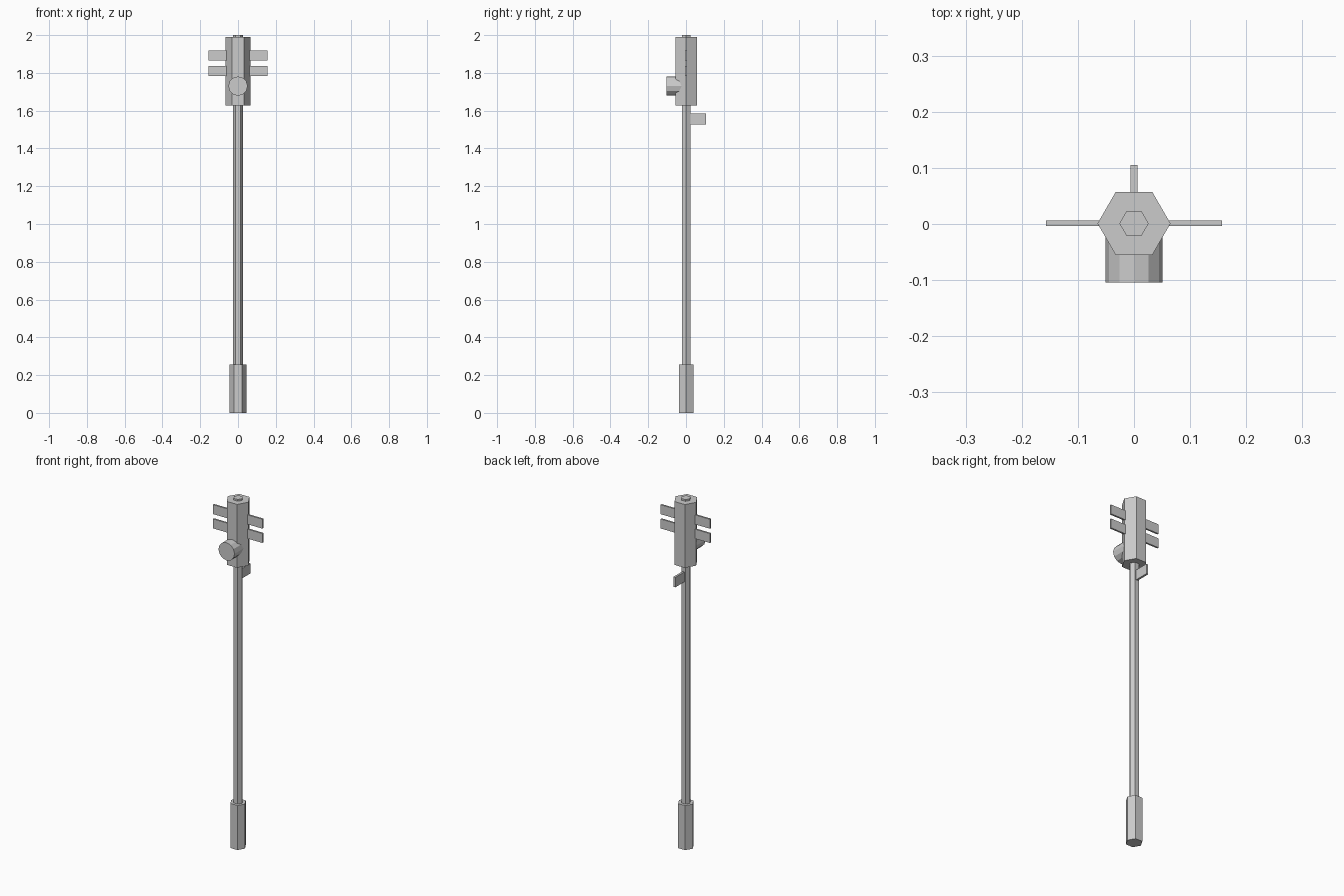
import bpy, bmesh
from math import cos, sin, tau
from mathutils import Matrix, Vector

if "Cube" in bpy.data.objects:
    bpy.data.objects.remove(bpy.data.objects["Cube"])


def finish(name, bm):
    bmesh.ops.recalc_face_normals(bm, faces=bm.faces)
    mesh = bpy.data.meshes.new(name)
    bm.to_mesh(mesh)
    bm.free()
    obj = bpy.data.objects.new(name, mesh)
    bpy.context.collection.objects.link(obj)
    return obj


def prism(name, sides, radius, low, high, matrix=Matrix()):
    """Upright prism with a corner on +x, moved by matrix."""
    bm = bmesh.new()
    ring = [bm.verts.new((radius * cos(tau * i / sides), radius * sin(tau * i / sides), low))
            for i in range(sides)]
    base = bm.faces.new(ring)
    top = bmesh.ops.extrude_face_region(bm, geom=[base], use_keep_orig=True)
    moved = [g for g in top["geom"] if isinstance(g, bmesh.types.BMVert)]
    bmesh.ops.translate(bm, verts=moved, vec=(0, 0, high - low))
    bm.transform(matrix)
    return finish(name, bm)


def box(name, low, high):
    low, high = Vector(low), Vector(high)
    bm = bmesh.new()
    bmesh.ops.create_cube(bm, size=1)
    bm.transform(Matrix.Translation((low + high) / 2) @ Matrix.Diagonal((*(high - low), 1)))
    return finish(name, bm)


# Hexagonal shaft, grip and head on one axis
axis = Matrix.Translation((0, 0.001, 0))
prism("shaft", 6, 0.026, 0, 2.0, axis)
prism("grip", 6, 0.044, 0, 0.255, axis)
prism("head", 6, 0.065, 1.627, 1.99, axis)

# Round boss on the front of the head
prism("front_boss", 12, 0.051, 0, 0.104,
      Matrix.Translation((0, 0, 1.73)) @ Matrix.Rotation(tau / 4, 4, "X"))

# Two flat blades on each side of the head
for side, label in ((-1, "left"), (1, "right")):
    for level, z in (("lower", 1.783), ("upper", 1.865)):
        xs = sorted((side * 0.03, side * 0.157))
        box(f"{label}_{level}_blade", (xs[0], -0.004, z), (xs[1], 0.006, z + 0.054))

# Single tab behind the shaft
box("rear_tab", (-0.006, 0.005, 1.527), (0.006, 0.105, 1.584))
